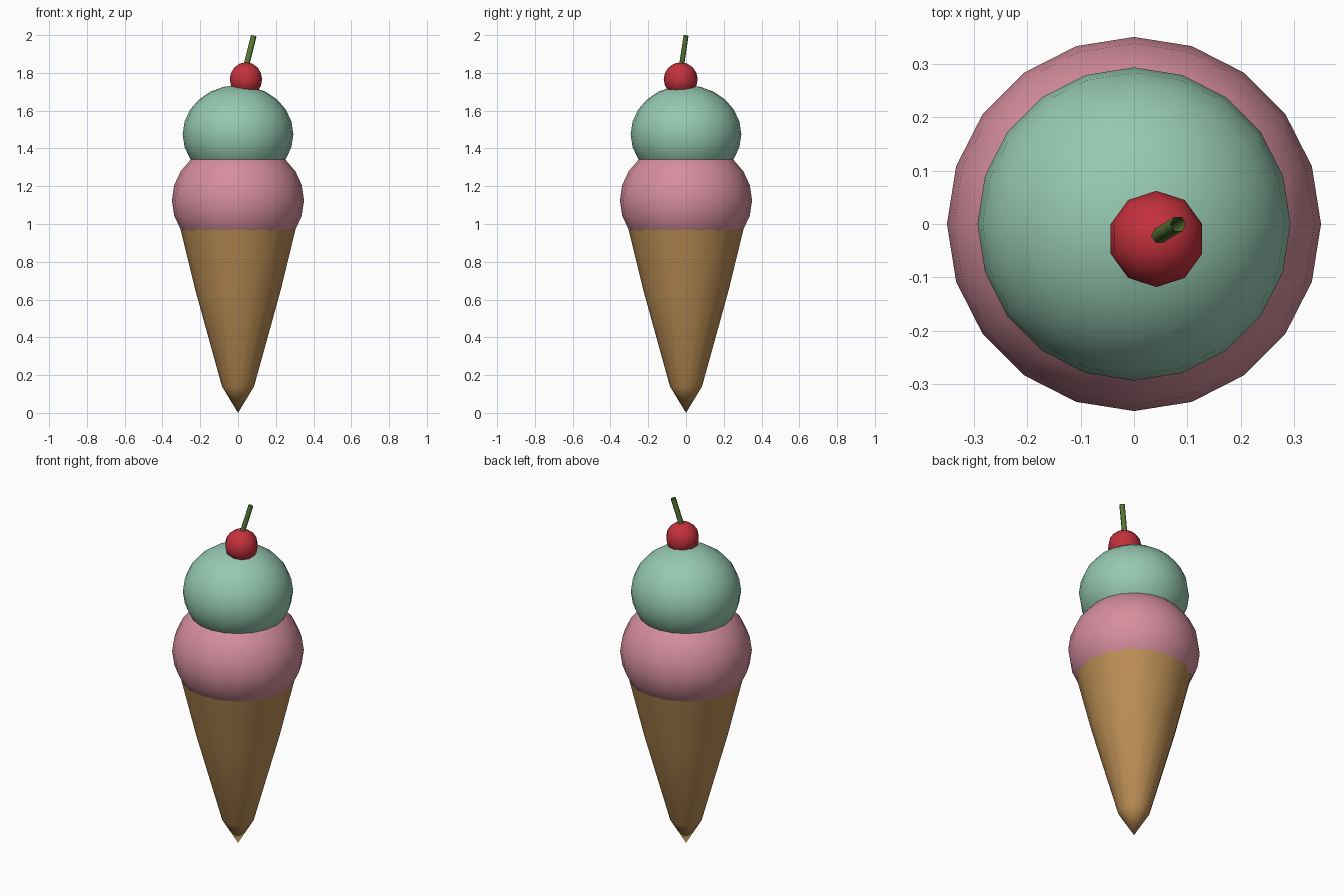
import bpy, bmesh, math
from mathutils import Vector

if "Cube" in bpy.data.objects:
    bpy.data.objects.remove(bpy.data.objects["Cube"])


def finish(bm, name, color):
    bmesh.ops.recalc_face_normals(bm, faces=bm.faces)
    for f in bm.faces:
        f.smooth = True
    me = bpy.data.meshes.new(name)
    bm.to_mesh(me)
    bm.free()
    ob = bpy.data.objects.new(name, me)
    bpy.context.collection.objects.link(ob)
    mat = bpy.data.materials.new(name + "_color")
    mat.diffuse_color = (*color, 1)
    mat.use_nodes = True
    mat.node_tree.nodes["Principled BSDF"].inputs["Base Color"].default_value = mat.diffuse_color
    me.materials.append(mat)
    return ob


def ball(name, center, radius, height, segments, rings, color, turn=0.0):
    bm = bmesh.new()
    bmesh.ops.create_uvsphere(bm, u_segments=segments, v_segments=rings, radius=1)
    for v in bm.verts:
        # turn about z, then squash and place
        c, s = math.cos(turn), math.sin(turn)
        x, y = v.co.x * c - v.co.y * s, v.co.x * s + v.co.y * c
        v.co = Vector((x * radius, y * radius, v.co.z * height)) + Vector(center)
    return finish(bm, name, color)


def bridge(bm, a, b):
    n = len(a)
    for i in range(n):
        bm.faces.new((a[i], a[(i + 1) % n], b[(i + 1) % n], b[i]))


# Wafer cone: revolved profile closing to a point at the ground
SIDES = 16
bm = bmesh.new()
tip = bm.verts.new((0, 0, 0))
rings = []
for r, z in [(0.085, 0.14), (0.226, 0.65), (0.304, 0.97)]:
    rings.append([bm.verts.new((r * math.cos(math.tau * i / SIDES),
                                r * math.sin(math.tau * i / SIDES), z))
                  for i in range(SIDES)])
for i in range(SIDES):
    bm.faces.new((tip, rings[0][(i + 1) % SIDES], rings[0][i]))
for a, b in zip(rings, rings[1:]):
    bridge(bm, a, b)
finish(bm, "cone", (0.50, 0.27, 0.09))

# Scoops
ball("lower_scoop", (0, 0, 1.125), 0.35, 0.31, 20, 12, (0.67, 0.27, 0.34))
ball("upper_scoop", (0, 0, 1.475), 0.293, 0.26, 20, 12, (0.30, 0.58, 0.44))

# Cherry, with a corner pointing along y
ball("cherry", (0.042, -0.028, 1.766), 0.09, 0.09, 10, 8, (0.55, 0.03, 0.045),
     turn=math.pi / 2)

# Stem: open six-sided tube leaning outward
start, end = Vector((0.042, -0.025, 1.83)), Vector((0.083, 0.0, 1.996))
axis = (end - start).normalized()
u = axis.cross(Vector((0, 1, 0))).normalized()
w = axis.cross(u)
bm = bmesh.new()
loops = [[bm.verts.new(p + 0.015 * (u * math.cos(math.tau * i / 6) + w * math.sin(math.tau * i / 6)))
          for i in range(6)] for p in (start, end)]
bridge(bm, *loops)
finish(bm, "stem", (0.10, 0.20, 0.035))

# Vertex direction of the cherry: make sure a corner sits on the y axis
cherry = bpy.data.objects["cherry"]
cx, cy = 0.042, -0.028
if max(v.co.y - cy for v in cherry.data.vertices) < 0.0895:
    for v in cherry.data.vertices:
        dx, dy = v.co.x - cx, v.co.y - cy
        v.co.x, v.co.y = cx - dy, cy + dx
